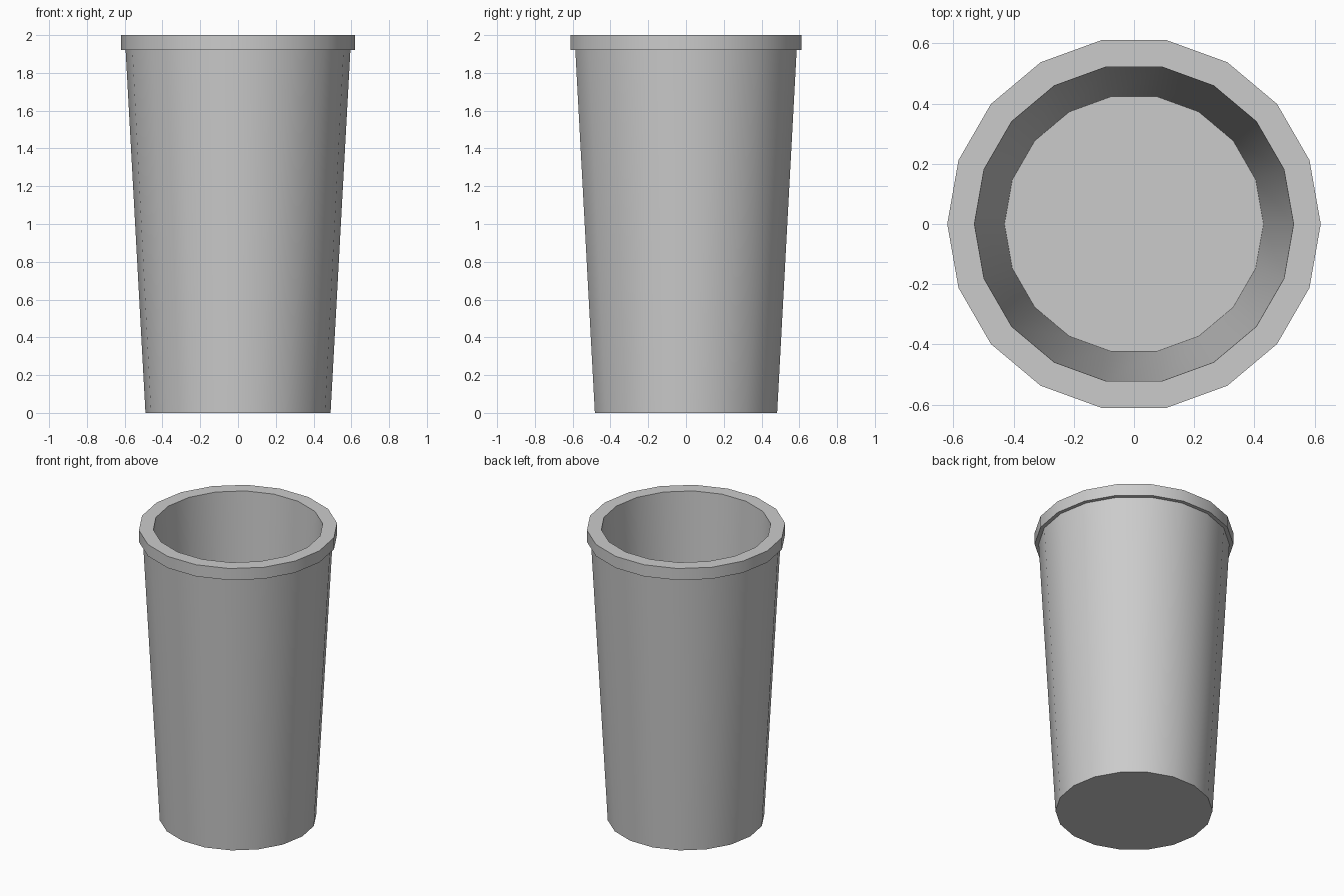
import bpy, bmesh, math

if "Cube" in bpy.data.objects:
    bpy.data.objects.remove(bpy.data.objects["Cube"])

SIDES = 18


def lathe(name, profile):
    """Spin a closed (radius, z) profile around z, capping both ends."""
    bm = bmesh.new()
    rings = []
    for r, z in profile:
        rings.append([bm.verts.new((r * math.cos(math.tau * i / SIDES),
                                    r * math.sin(math.tau * i / SIDES), z))
                      for i in range(SIDES)])
    for a, b in zip(rings, rings[1:]):
        for i in range(SIDES):
            j = (i + 1) % SIDES
            bm.faces.new((a[i], a[j], b[j], b[i]))
    bm.faces.new(rings[0][::-1])
    bm.faces.new(rings[-1])
    bmesh.ops.recalc_face_normals(bm, faces=bm.faces)
    mesh = bpy.data.meshes.new(name)
    bm.to_mesh(mesh)
    bm.free()
    obj = bpy.data.objects.new(name, mesh)
    bpy.context.collection.objects.link(obj)
    return obj


# Tapered cup: base, outer wall, rim band, lip, inner wall, floor
cup = lathe("cup", [(0.49, 0), (0.595, 1.92), (0.62, 1.92),
                    (0.62, 2.0), (0.53, 2.0), (0.43, 0.08)])

# Smooth walls with crisp rim and base edges
bpy.context.view_layer.objects.active = cup
cup.select_set(True)
bpy.ops.object.shade_smooth_by_angle(angle=math.radians(30))
